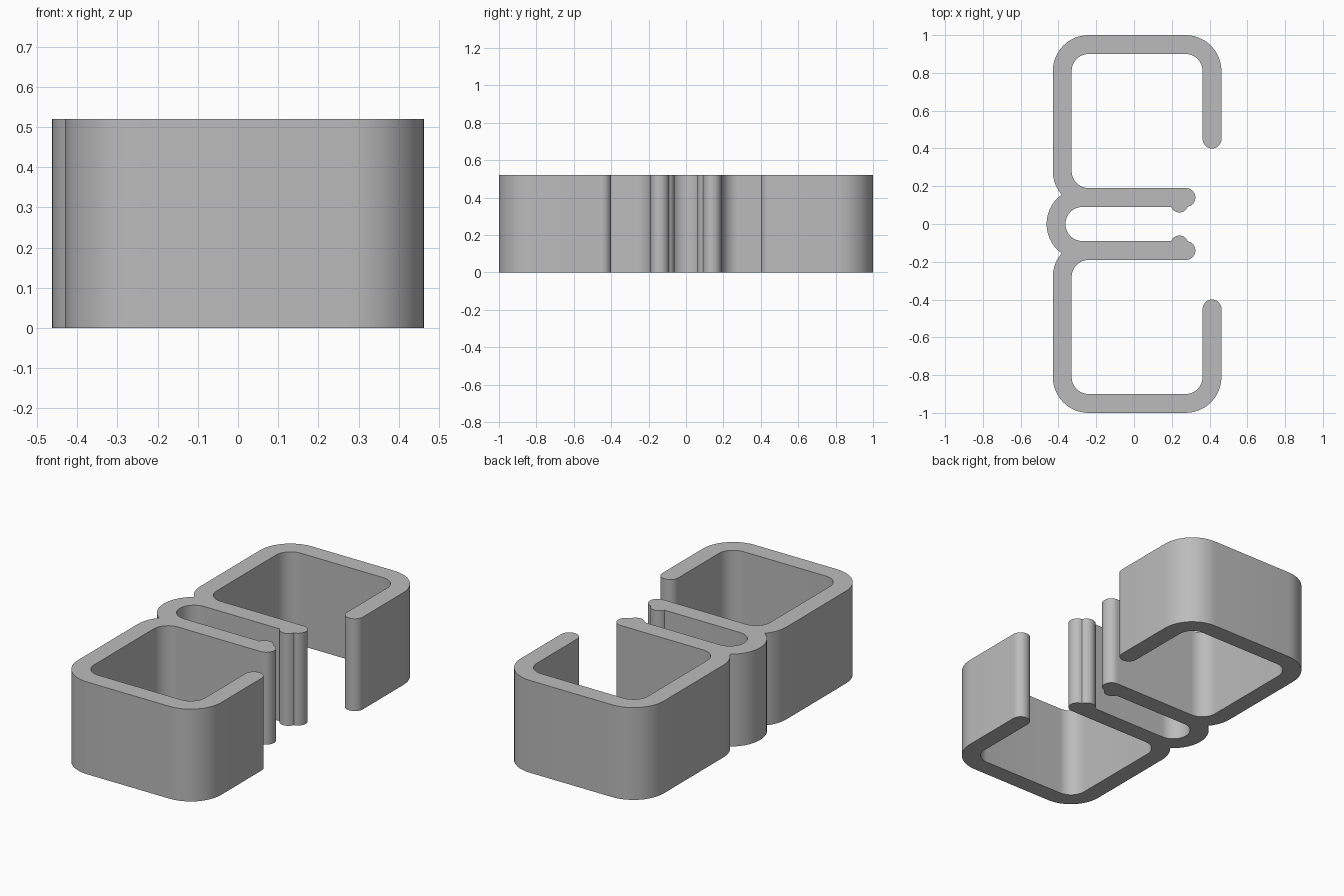
import bpy, bmesh
from math import sin, cos, radians

cube = bpy.data.objects.get("Cube")
if cube:
    bpy.data.objects.remove(cube, do_unlink=True)

HEIGHT = 0.52
OUT, INN = 0.19, 0.09              # outer and inner bend radii, wall 0.10
LEFT, RIGHT = -0.24, 0.273         # corner centres of one bay
LOW, HIGH = 0.28, 0.81
BEND = -0.273                      # centre of the hinge bend


def arc(x, y, r, start, end):
    n = max(4, round(abs(end - start) / 7.5))
    angles = [radians(start + (end - start) * i / n) for i in range(n + 1)]
    return [(x + r * cos(a), y + r * sin(a)) for a in angles]


# Half outline, from the outside of the hinge bend round to its inside
half = (
    arc(BEND, 0, OUT, 180, 125)               # outer hinge bend
    + arc(LEFT, LOW, OUT, 221, 180)           # outer bay corners
    + arc(LEFT, HIGH, OUT, 180, 90)
    + arc(RIGHT, HIGH, OUT, 90, 0)
    + arc(RIGHT + 0.14, 0.45, 0.05, 0, -180)  # rounded lip end
    + arc(RIGHT, HIGH, INN, 0, 90)            # inner bay corners
    + arc(LEFT, HIGH, INN, 90, 180)
    + arc(LEFT, LOW, INN, 180, 270)
    + arc(0.275, 0.14, 0.05, 90, -60)         # arm tip
    + arc(0.24, 0.108, 0.047, -20, -157)      # snap bump
    + arc(BEND, 0, INN, 90, 180)              # inner hinge bend
)
outline = half + [(x, -y) for x, y in reversed(half[1:-1])]

# Extrude the outline
bm = bmesh.new()
base = bm.faces.new([bm.verts.new((x, y, 0)) for x, y in outline])
top = bmesh.ops.extrude_face_region(bm, geom=[base], use_keep_orig=True)["geom"]
bmesh.ops.translate(bm, vec=(0, 0, HEIGHT),
                    verts=[g for g in top if isinstance(g, bmesh.types.BMVert)])
bmesh.ops.recalc_face_normals(bm, faces=bm.faces)
mesh = bpy.data.meshes.new("double_clip")
bm.to_mesh(mesh)
bm.free()

clip = bpy.data.objects.new("double_clip", mesh)
bpy.context.collection.objects.link(clip)

# Plain grey
grey = bpy.data.materials.new("grey")
grey.use_nodes = True
grey.diffuse_color = (0.5, 0.5, 0.5, 1)
grey.node_tree.nodes["Principled BSDF"].inputs["Base Color"].default_value = (0.5, 0.5, 0.5, 1)
mesh.materials.append(grey)

bpy.context.view_layer.objects.active = clip
clip.select_set(True)
bpy.ops.object.shade_smooth_by_angle(angle=radians(30))
